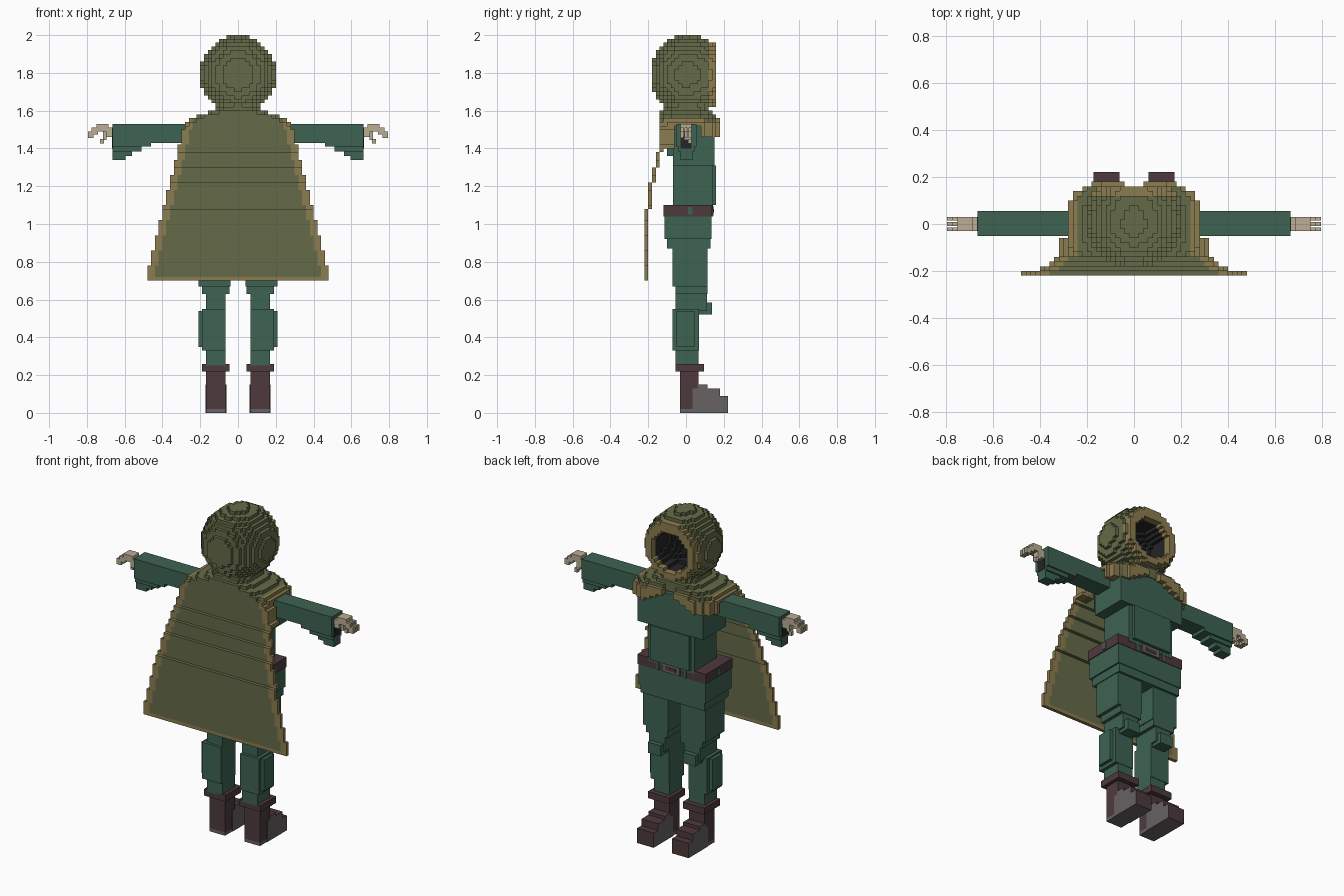
import bpy, bmesh, math
from mathutils import Vector

if "Cube" in bpy.data.objects:
    bpy.data.objects.remove(bpy.data.objects["Cube"])

V = 0.02  # block size


def material(name, rgb):
    m = bpy.data.materials.new(name)
    m.diffuse_color = (*rgb, 1)
    m.use_nodes = True
    m.node_tree.nodes["Principled BSDF"].inputs["Base Color"].default_value = (*rgb, 1)
    return m


olive = material("olive cloth", (0.130, 0.147, 0.065))
tan = material("tan trim", (0.262, 0.202, 0.080))
green = material("green cloth", (0.047, 0.125, 0.084))
skin = material("pale skin", (0.491, 0.423, 0.296))
brown = material("brown leather", (0.076, 0.042, 0.045))
grey = material("grey sole", (0.136, 0.122, 0.125))
dark = material("dark lining", (0.018, 0.018, 0.020))


def finish(name, bm, mats):
    me = bpy.data.meshes.new(name)
    bm.to_mesh(me)
    bm.free()
    for m in mats:
        me.materials.append(m)
    ob = bpy.data.objects.new(name, me)
    bpy.context.collection.objects.link(ob)
    return ob


def boxes(name, mats, specs, mirror=False, rule=None):
    """Boxes given as x0, x1, y0, y1, z0, z1; mirrored across x when asked."""
    bm = bmesh.new()
    for s in specs:
        for side in ((1, -1) if mirror else (1,)):
            x0, x1 = sorted((s[0] * side, s[1] * side))
            vs = bmesh.ops.create_cube(bm, size=1)["verts"]
            for v in vs:
                v.co = Vector((x1 if v.co.x > 0 else x0,
                               s[3] if v.co.y > 0 else s[2],
                               s[5] if v.co.z > 0 else s[4]))
    bm.normal_update()
    if rule:
        for f in bm.faces:
            f.material_index = rule(f)
    return finish(name, bm, mats)


def blocks(name, mats, lo, hi, rule):
    """Outer faces of every grid cell for which rule(x, y, z) gives a material slot."""
    a = [round(c / V) for c in lo]
    b = [round(c / V) for c in hi]
    cells = {}
    for i in range(a[0], b[0]):
        for j in range(a[1], b[1]):
            for k in range(a[2], b[2]):
                slot = rule((i + .5) * V, (j + .5) * V, (k + .5) * V)
                if slot is not None:
                    cells[i, j, k] = slot
    bm = bmesh.new()
    verts = {}

    def vert(p):
        if p not in verts:
            verts[p] = bm.verts.new([c * V for c in p])
        return verts[p]

    for c, slot in cells.items():
        for axis in range(3):
            for d in (0, 1):
                n = list(c)
                n[axis] += 2 * d - 1
                if tuple(n) in cells:
                    continue
                u, w = (axis + 1) % 3, (axis + 2) % 3
                loop = []
                for du, dw in ((0, 0), (1, 0), (1, 1), (0, 1)):
                    p = list(c)
                    p[axis] += d
                    p[u] += du
                    p[w] += dw
                    loop.append(vert(tuple(p)))
                f = bm.faces.new(loop if d else loop[::-1])
                f.material_index = slot
    return finish(name, bm, mats)


# Hood: hollow egg with a trimmed opening and dark lining
def hood(x, y, z):
    dz = z - 1.79
    r = max(0, 1 - (dz / (0.208 if dz > 0 else 0.20)) ** 2) ** 0.5
    r = max(r, 0.5) if z < 1.66 else r
    if r == 0 or (x / (0.2 * r)) ** 2 + (y / ((0.26 if y > 0 else 0.188) * r)) ** 2 > 1:
        return None

    def cavity(s):
        return (x / s) ** 2 + ((z - 1.785) / s) ** 2 + (min(y - 0.06, 0) / (s + 0.02)) ** 2 < 1
    if cavity(0.123):
        return None
    if y > 0.12:
        return 1
    return 2 if cavity(0.147) else 0


blocks("hood", [olive, tan, dark], (-.22, -.22, 1.58), (.22, .16, 2.0), hood)


# Mantle over the shoulders, open in a notch at the chest
def mantle(x, y, z):
    for top, hx, hy in ((1.54, .285, .19), (1.56, .265, .18), (1.58, .22, .165),
                        (1.60, .16, .145), (1.62, .12, .125)):
        if z < top:
            break
    if (abs(x) / hx) ** 3 + (abs(y) / hy) ** 3 > 1 or y < -.14:
        return None
    if z < 1.52 and y < 0.08 or abs(x) < 0.04 and y > 0.13:
        return None
    if y > 0.08 and z < 1.55 - 0.5 * min(abs(x), 0.16):
        return None
    return 1 if (z < 1.55 and y > -.1) or abs(x) > .23 or y > .15 else 0


blocks("mantle", [olive, tan], (-.3, -.14, 1.46), (.3, .2, 1.62), mantle)


# Cape: tiers stepping backwards, widening to the hem
TIERS = ((1.08, -.22), (1.22, -.20), (1.30, -.18), (1.38, -.16), (1.52, -.14), (1.58, -.12))


def cape(x, y, z):
    w = 0.475 - (max(z, .76) - 0.76) * 0.25
    if abs(x) > w:
        return None
    edge = abs(x) > w - 0.042 or z < 0.72
    back = next(b for top, b in TIERS if z < top)
    # Upper sides curl forward to the arms
    depth = 0.09 if z > 1.40 and abs(x) > 0.23 else V
    if z > 1.52:
        depth = 0.06
        if abs(x) > 0.26:
            return None
    if not back < y < back + depth:
        return None
    return 1 if edge else 0


blocks("cape", [olive, tan], (-.5, -.22, .70), (.5, 0, 1.56), cape)

# Torso and hips
boxes("chest", [green], [(-.22, .22, -.07, .15, 1.31, 1.53),
                         (-.20, .20, -.10, -.06, 1.36, 1.50)])
boxes("waist", [green], [(-.155, .155, -.07, .14, 1.08, 1.33),
                         (-.13, .13, .13, .158, 1.10, 1.31)])
boxes("hips", [green], [(-.225, .225, -.115, .135, .92, 1.05),
                        (-.215, .215, -.10, .13, .87, .93)])

# Belt with cloth showing in the gaps, and a buckle
boxes("belt", [brown], [(-.23, .23, -.12, .138, 1.04, 1.10)])
boxes("belt_gap", [green], [(.225, .234, .01, .035, 1.05, 1.09),
                            (.085, .10, .13, .142, 1.04, 1.10)], True)
boxes("buckle", [grey], [(-.06, .06, .13, .146, 1.045, 1.095)])
boxes("buckle_centre", [brown], [(-.035, .035, .14, .149, 1.06, 1.08)])

# Legs
boxes("thighs", [green], [(.04, .21, -.072, .115, .67, .90),
                          (.045, .19, -.055, .115, .63, .69),
                          (.065, .17, -.055, .11, .54, .65)], True)
boxes("knees", [green], [(.075, .16, .05, .138, .52, .585)], True)
boxes("shins", [green], [(.065, .17, -.055, .065, .25, .56),
                         (.065, .19, -.072, .068, .33, .55),
                         (.16, .21, -.05, .045, .35, .54)], True)

# Boots: shaft, cuff and stepped foot with grey sides and sole
boxes("boot_shafts", [brown], [(.065, .17, -.032, .065, .02, .24)], True)
boxes("boot_cuffs", [brown], [(.045, .19, -.055, .095, .22, .26)], True)
boxes("boot_heels", [grey], [(.065, .17, -.032, .04, 0, .02)], True)
boxes("boot_feet", [brown, grey],
      [(.062, .173, .035, .10, 0, .13), (.062, .173, .06, .115, 0, .15),
       (.062, .173, .10, .18, 0, .13), (.062, .173, .17, .222, 0, .09)], True,
      lambda f: int(abs(f.normal.x) > .5 or f.normal.z < -.5))

# Sleeves with a hanging stepped cuff
boxes("sleeves", [green], [(.20, .665, -.05, .055, 1.43, 1.53),
                           (.46, .665, -.05, .055, 1.41, 1.44),
                           (.51, .665, -.04, .045, 1.385, 1.42),
                           (.56, .665, -.03, .035, 1.36, 1.39),
                           (.595, .665, -.03, .035, 1.34, 1.37)], True)
boxes("sleeve_openings", [dark], [(.66, .668, -.03, .03, 1.40, 1.51)], True)

# Hands with curled fingers and thumb
boxes("hands", [skin], [(.66, .70, -.03, .03, 1.46, 1.51),
                        (.685, .75, -.03, .03, 1.49, 1.53)], True)
boxes("fingers", [skin],
      [s for y in (-.03, -.008, .014)
       for s in ((.74, .775, y, y + .016, 1.475, 1.51),
                 (.765, .795, y, y + .016, 1.455, 1.49))], True)
boxes("thumbs", [skin], [(.695, .715, -.01, .03, 1.445, 1.49),
                         (.71, .73, .01, .03, 1.425, 1.45)], True)
